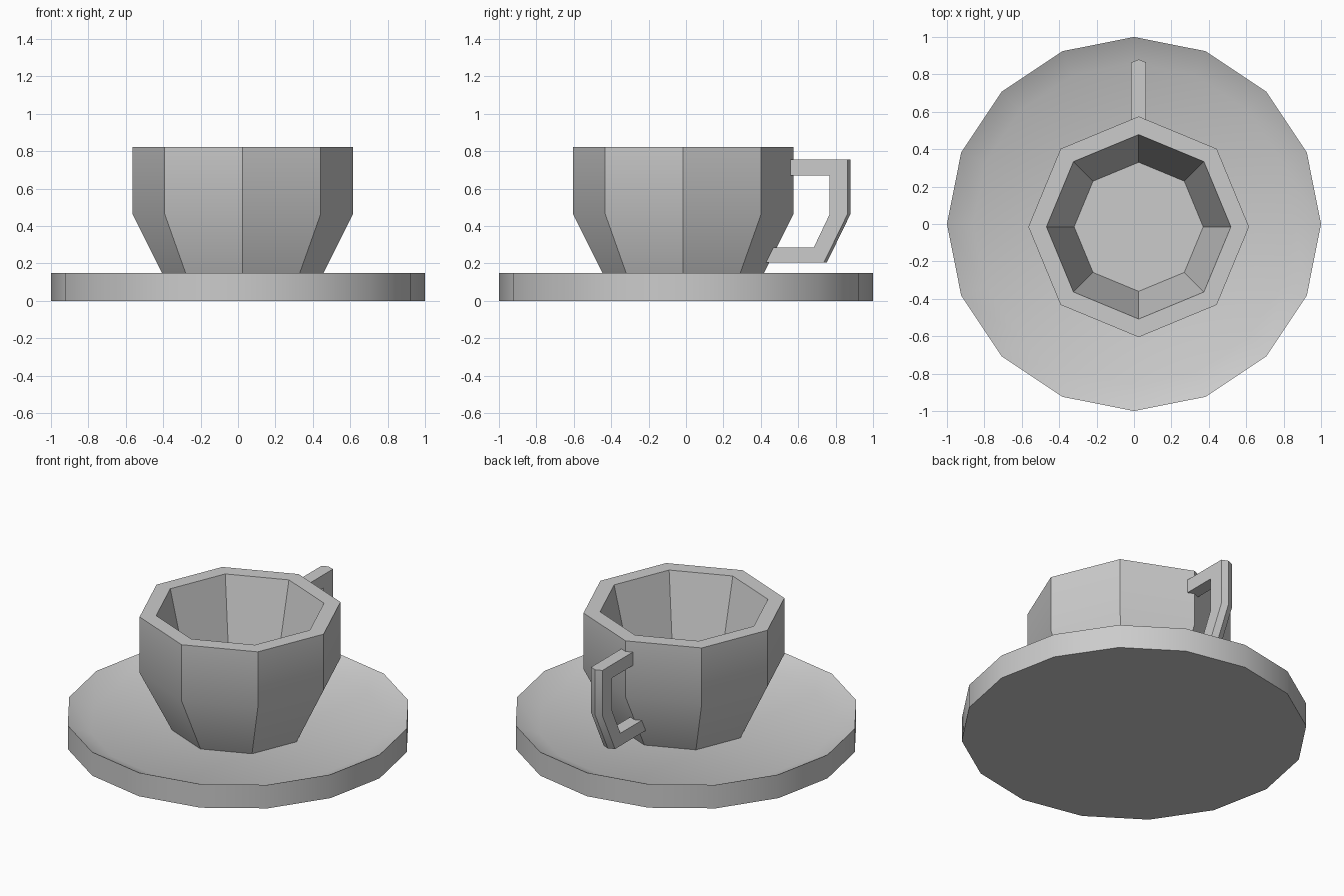
import bpy, bmesh
from math import cos, sin, pi, radians

if "Cube" in bpy.data.objects:
    bpy.data.objects.remove(bpy.data.objects["Cube"])

CX, CY = 0.025, -0.015  # cup sits slightly off the saucer centre


def finish(name, bm, loc=(0, 0, 0)):
    bmesh.ops.recalc_face_normals(bm, faces=bm.faces)
    mesh = bpy.data.meshes.new(name)
    bm.to_mesh(mesh)
    bm.free()
    ob = bpy.data.objects.new(name, mesh)
    ob.location = loc
    bpy.context.collection.objects.link(ob)
    bpy.ops.object.select_all(action='DESELECT')
    ob.select_set(True)
    bpy.context.view_layer.objects.active = ob
    bpy.ops.object.shade_smooth_by_angle(angle=radians(30))
    return ob


def bridge(bm, a, b):
    n = len(a)
    for i in range(n):
        j = (i + 1) % n
        bm.faces.new((a[i], a[j], b[j], b[i]))


def lathe(name, profile, sides, loc=(0, 0, 0)):
    """Spin (radius, z) points; both ends are capped."""
    bm = bmesh.new()
    rings = [[bm.verts.new((r * cos(2 * pi * i / sides), r * sin(2 * pi * i / sides), z))
              for i in range(sides)] for r, z in profile]
    for a, b in zip(rings, rings[1:]):
        bridge(bm, a, b)
    bm.faces.new(rings[0])
    bm.faces.new(rings[-1])
    return finish(name, bm, loc)


# Saucer: 16 sides, sloped rim down to a sunken floor
lathe("saucer", [(1, 0), (1, 0.15), (0.86, 0.085)], 16)

# Cup: 8 sides, straight above, tapered below, hollow inside
lathe("cup", [(0.397, 0.08), (0.59, 0.465), (0.59, 0.823), (0.493, 0.823), (0.345, 0.2)],
      8, (CX, CY, 0))

# Handle: C-shaped side outline (y, z) with a raised ridge along the outer edge
outer = [(0.864, 0.755), (0.864, 0.465), (0.737, 0.205)]
ends_low = [(0.42, 0.205), (0.42, 0.285)]
inner = [(0.683, 0.285), (0.768, 0.463), (0.768, 0.67)]
ends_high = [(0.51, 0.67), (0.51, 0.755)]


def outline(ridge):
    return [(y + ridge, z) for y, z in outer] + ends_low + inner + ends_high


bm = bmesh.new()
layers = [[bm.verts.new((x, y, z)) for y, z in outline(ridge)]
          for x, ridge in ((-0.04, 0), (0, 0.016), (0.04, 0))]
bridge(bm, layers[0], layers[1])
bridge(bm, layers[1], layers[2])
bm.faces.new(layers[0])
bm.faces.new(layers[2])
finish("handle", bm, (CX, 0, 0))
